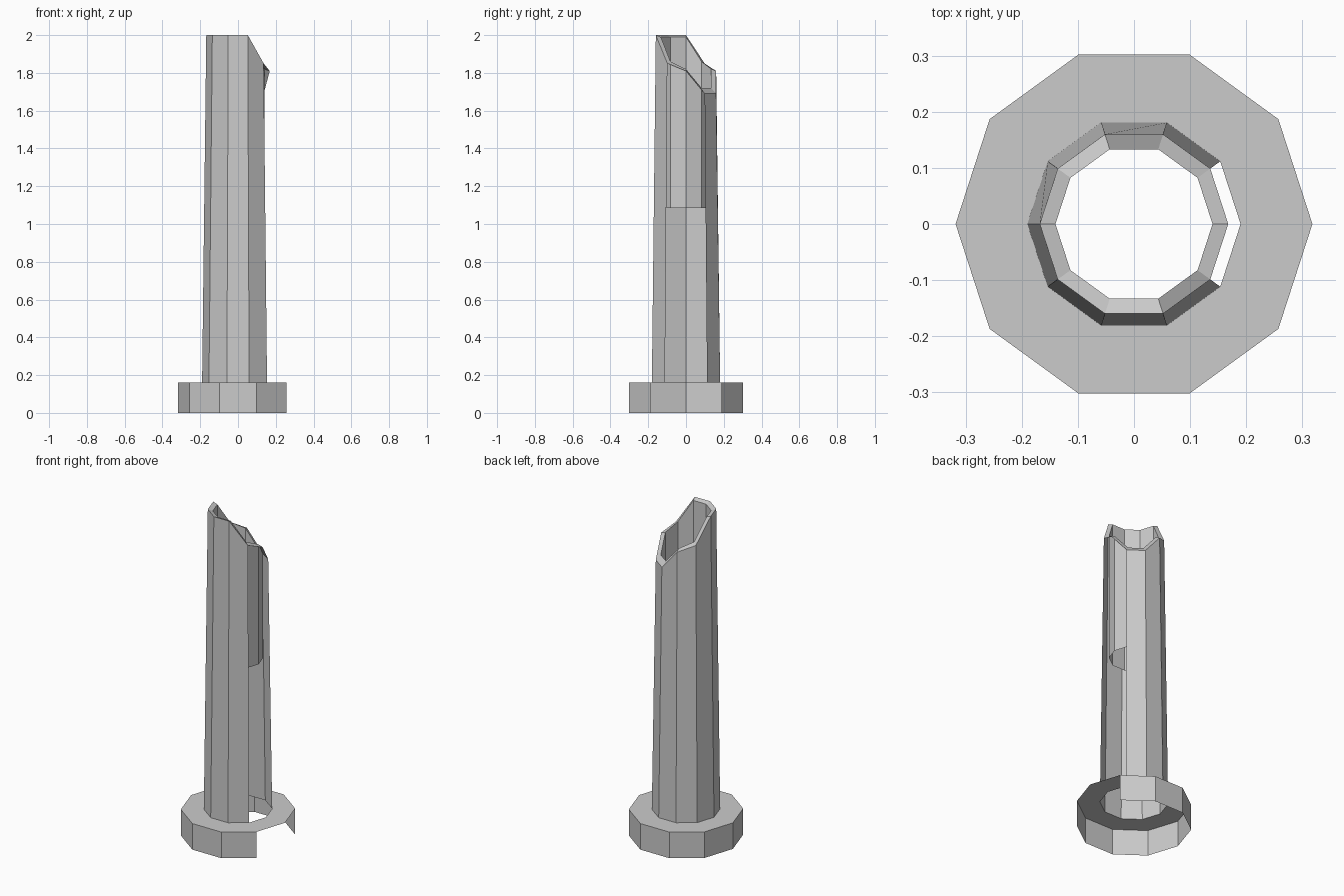
import bpy
from math import cos, sin, radians

if "Cube" in bpy.data.objects:
    bpy.data.objects.remove(bpy.data.objects["Cube"])

SIDES = 10
OPEN = (0, SIDES - 1)          # the two panels missing on the +x side

# broken rim heights, at 0, 36, 72 ... degrees
RIM_OUT = [1.81, 1.69, 1.69, 1.81, 1.85, 2.0, 2.0, 2.0, 2.0, 1.85]
RIM_IN = [1.82, 1.72, 1.72, 1.82, 1.86, 1.99, 1.99, 1.99, 1.99, 1.86]


def ring(radius, heights):
    if not isinstance(heights, list):
        heights = [heights] * SIDES
    return [(radius * cos(radians(36 * i)), radius * sin(radians(36 * i)), z)
            for i, z in enumerate(heights)]


def skin(name, strips):
    """Join pairs of rings into bands; each strip is (ring_a, ring_b, skipped panels)."""
    verts, faces = [], []
    for a, b, skip in strips:
        o = len(verts)
        verts += a + b
        for i in range(SIDES):
            if i not in skip:
                j = (i + 1) % SIDES
                faces.append((o + i, o + j, o + SIDES + j, o + SIDES + i))
    mesh = bpy.data.meshes.new(name)
    mesh.from_pydata(verts, [], faces)
    obj = bpy.data.objects.new(name, mesh)
    bpy.context.collection.objects.link(obj)
    return obj


foot = ring(0.318, 0)
foot_top = ring(0.318, 0.16)
wall_foot = ring(0.19, 0.16)
wall_top = ring(0.168, RIM_OUT)
liner_top = ring(0.14, RIM_IN)
liner_foot = ring(0.14, 1.085)

# base collar: open-bottomed skirt and full top plate
skin("base_collar", [(foot, foot_top, OPEN), (foot_top, wall_foot, ())])

# tapered outer wall with the side opening
skin("outer_wall", [(wall_foot, wall_top, OPEN)])

# jagged rim and the short inner liner hanging from it
skin("rim_and_liner", [(wall_top, liner_top, ()), (liner_top, liner_foot, ())])
